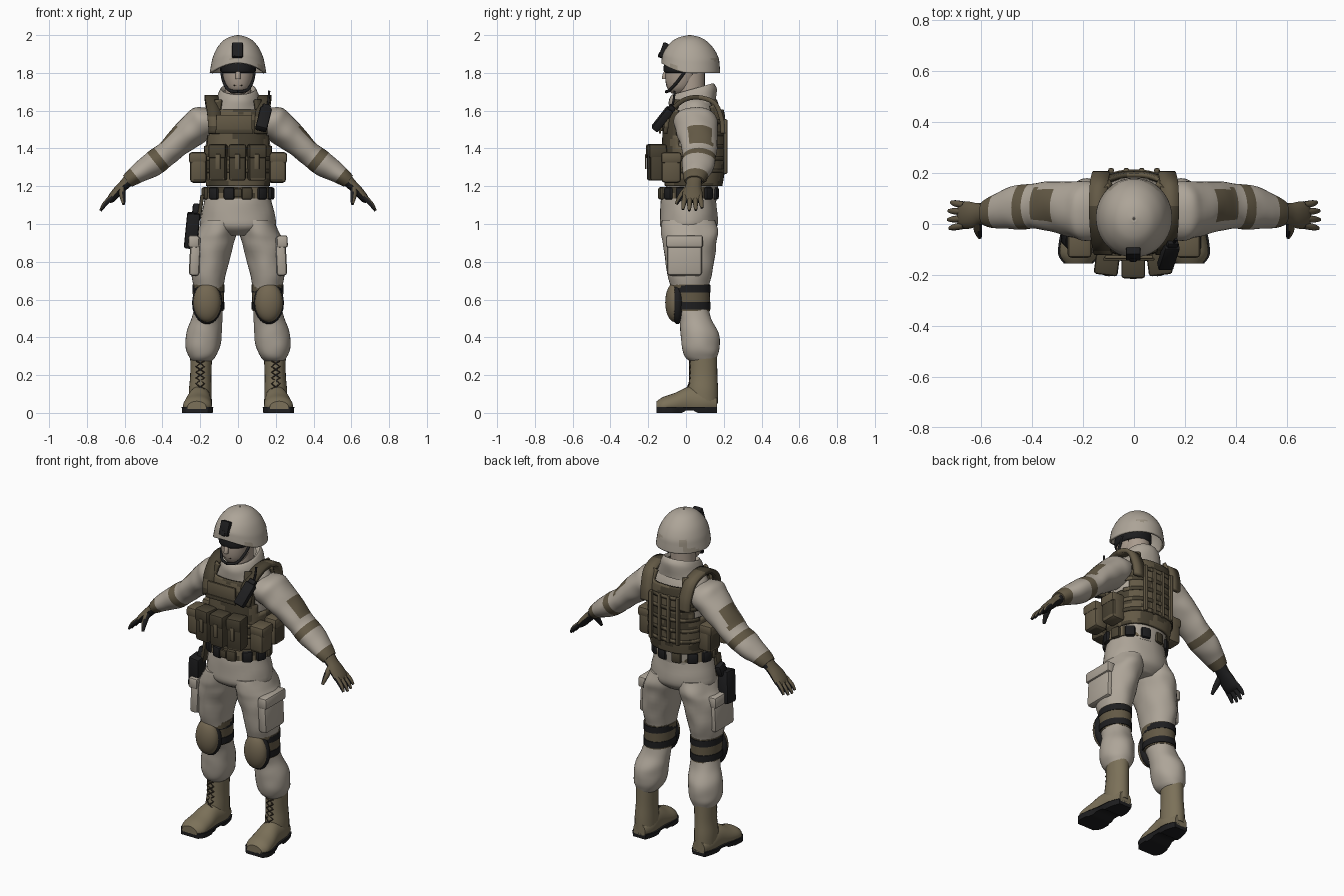
import bpy, bmesh, math
from mathutils import Vector, Euler, noise

cube = bpy.data.objects.get("Cube")
if cube:
    bpy.data.objects.remove(cube, do_unlink=True)


def colour(name, *rgb):
    m = bpy.data.materials.new(name)
    m.diffuse_color = (*rgb, 1)
    m.use_nodes = True
    m.node_tree.nodes["Principled BSDF"].inputs["Base Color"].default_value = (*rgb, 1)
    return m


CLOTH = colour("pale cloth", .42, .375, .315)
COVER = colour("shaded helmet cloth", .32, .28, .22)
SKIN = colour("skin", .40, .33, .27)
BROWN = colour("webbing brown", .125, .10, .06)
DARK = colour("dark olive", .065, .053, .032)
TAN = colour("boot tan", .20, .165, .10)
PAD = colour("pad tan", .17, .135, .083)
BLACK = colour("black", .013, .013, .014)
HAIR = colour("dark brown", .035, .026, .018)


# Shared builders
def finish(name, bm, mats, paint=None, mirror=False, solid=0):
    bmesh.ops.recalc_face_normals(bm, faces=bm.faces)
    bm.normal_update()
    for f in bm.faces:
        f.smooth = True
        f.material_index = int(paint(f.calc_center_median(), f.normal)) if paint else 0
    for e in bm.edges:
        e.smooth = e.calc_face_angle(0) < math.radians(42)
    me = bpy.data.meshes.new(name)
    bm.to_mesh(me)
    bm.free()
    for m in mats:
        me.materials.append(m)
    ob = bpy.data.objects.new(name, me)
    bpy.context.collection.objects.link(ob)
    if solid:
        mod = ob.modifiers.new("thickness", "SOLIDIFY")
        mod.thickness = solid
    if mirror:
        mod = ob.modifiers.new("mirror", "MIRROR")
        mod.use_mirror_merge = False


def spline(keys, n):
    pts = [keys[0], *keys, keys[-1]]
    out = []
    for quad in zip(pts, pts[1:], pts[2:], pts[3:]):
        for i in range(n):
            t = i / n
            out.append([.5 * (2*q + (r-p)*t + (2*p - 5*q + 4*r - s)*t*t + (3*q - p - 3*r + s)*t**3)
                        for p, q, r, s in zip(*quad)])
    return out + [list(keys[-1])]


def loft(name, rings, *mats, axis=(0, 0, 1), side=(0, 1, 0), n=4, seg=24, power=1, fold=0,
         grow=0, caps=True, shape=None, keep=None, **kw):
    """Skin elliptical rings (x, y, z, radius, radius); axis None follows the path."""
    bm = bmesh.new()
    rows, rings = [], spline(rings, n)
    for k, (x, y, z, rx, ry) in enumerate(rings):
        a, b = rings[max(k-1, 0)], rings[min(k+1, len(rings)-1)]
        d = (Vector(axis) if axis else Vector(b[:3]) - Vector(a[:3])).normalized()
        u = Vector(side).cross(d).normalized()
        v = d.cross(u)
        row = []
        for i in range(seg):
            c, s = math.cos(math.tau*i/seg), math.sin(math.tau*i/seg)
            off = u * math.copysign(abs(c)**power, c) * (rx+grow) + v * math.copysign(abs(s)**power, s) * (ry+grow)
            p = Vector((x, y, z)) + off
            p += off * fold * noise.noise(p * 13)
            row.append(bm.verts.new(shape(p) if shape else p))
        rows.append(row)
    for a, b in zip(rows, rows[1:]):
        for i in range(seg):
            j = (i+1) % seg
            bm.faces.new((a[i], a[j], b[j], b[i]))
    if caps:
        bm.faces.new(rows[0])
        bm.faces.new(rows[-1])
    if keep:
        gone = [f for f in bm.faces if not keep(f.calc_center_median())]
        bmesh.ops.delete(bm, geom=gone, context="FACES")
    finish(name, bm, mats, **kw)


def tube(name, path, r, *mats, **kw):
    loft(name, [(*p, r, r) for p in path], *mats, axis=None, seg=10, **kw)


def box(name, loc, size, *mats, rot=(0, 0, 0), bevel=.012, **kw):
    bm = bmesh.new()
    bmesh.ops.create_cube(bm, size=1)
    bmesh.ops.scale(bm, vec=size, verts=bm.verts)
    bmesh.ops.bevel(bm, geom=bm.edges[:], offset=min(bevel, min(size)*.4), segments=2, affect="EDGES", profile=.5)
    bmesh.ops.rotate(bm, matrix=Euler(rot).to_matrix(), verts=bm.verts)
    bmesh.ops.translate(bm, vec=loc, verts=bm.verts)
    finish(name, bm, mats, **kw)


def blob(name, loc, radii, *mats, **kw):
    bm = bmesh.new()
    bmesh.ops.create_uvsphere(bm, u_segments=24, v_segments=16, radius=1)
    bmesh.ops.scale(bm, vec=radii, verts=bm.verts)
    bmesh.ops.translate(bm, vec=loc, verts=bm.verts)
    finish(name, bm, mats, **kw)


def camo(c, n):
    return noise.noise(c * 13) > .12


# Head, face gear and helmet
loft("head", [(0, -.035, 1.69, .035, .04), (0, -.03, 1.72, .062, .07), (0, -.02, 1.77, .078, .09),
              (0, -.005, 1.84, .086, .103), (0, 0, 1.9, .08, .1)], SKIN, HAIR,
     paint=lambda c, n: c.y > .03 and c.z > 1.75)
loft("neck", [(0, .03, 1.6, .07, .07), (0, .025, 1.8, .07, .075)], SKIN)
tube("nose", [(0, -.102, 1.81), (0, -.113, 1.785), (0, -.115, 1.768)], .013, SKIN)
box("mouth", (0, -.099, 1.735), (.045, .009, .007), HAIR)
loft("goggles", [(0, -.01, 1.8, .083, .1), (0, -.01, 1.812, .091, .108), (0, -.008, 1.85, .092, .108),
                 (0, -.005, 1.875, .086, .1)], BLACK, power=.9)
tube("chin_strap", [(.088, .01, 1.83), (.078, -.04, 1.76), (.05, -.085, 1.71), (0, -.105, 1.7)], .008,
     BLACK, mirror=True)


def lift_brow(p):
    p.z += .052 * max(0, (.025 - p.y) / .155)**2 * (2 - p.z) / .2
    return p


loft("helmet", [(0, .025, 1.8, .15, .156), (0, .025, 1.84, .143, .153), (0, .025, 1.88, .134, .147),
                (0, .023, 1.93, .112, .123), (0, .02, 1.97, .079, .087), (0, .02, 1.99, .045, .05),
                (0, .02, 2, .005, .005)], CLOTH, COVER, seg=40, caps=False, solid=.012, shape=lift_brow,
     paint=lambda c, n: c.z < 1.88 and noise.noise(c * 9) > .15)
box("helmet_mount", (-.003, -.118, 1.92), (.058, .03, .082), BLACK, rot=(-.35, 0, 0), bevel=.006)
box("helmet_mount_hook", (-.003, -.134, 1.895), (.03, .025, .03), BLACK, rot=(-.35, 0, 0), bevel=.006)


# Shirt, collar and sleeves
def tilt(p):
    p.z += .28 * (p.y - .035)
    return p


loft("collar", [(0, .035, 1.6, .15, .12), (0, .035, 1.65, .122, .125), (0, .035, 1.69, .108, .125),
                (0, .035, 1.715, .092, .108), (0, .035, 1.7, .075, .085)], CLOTH, shape=tilt, fold=.06, caps=False)
loft("shirt", [(0, .025, 1.12, .168, .135), (0, .04, 1.3, .162, .14), (0, .045, 1.48, .172, .14),
               (0, .05, 1.58, .18, .115), (0, .05, 1.64, .15, .09), (0, .05, 1.67, .1, .07)], CLOTH)

ARM = Vector((.785, 0, -.62))
OUT = Vector((.62, 0, .785))


def sleeve_paint(c, n):
    d = c.dot(ARM)
    patch = -.685 < d < -.565 and n.dot(OUT) > .3 and .015 < c.y < .14
    return patch or -.52 < d < -.475 or d > -.35


loft("sleeves", [(.12, .05, 1.56, .07, .1), (.18, .05, 1.545, .09, .115), (.225, .055, 1.51, .088, .112),
                 (.3, .065, 1.445, .075, .1), (.38, .07, 1.372, .065, .09), (.44, .065, 1.325, .067, .09),
                 (.5, .06, 1.285, .057, .08), (.555, .05, 1.25, .046, .064), (.585, .045, 1.226, .038, .05)],
     CLOTH, BROWN, axis=ARM, n=8, seg=32, fold=.07, paint=sleeve_paint, mirror=True)


# Gloves: dark palms with brown backs
def glove(name, rings, **kw):
    loft(name, rings, BLACK, BROWN, axis=None, seg=12, mirror=True,
         paint=lambda c, n: n.dot(OUT) > .35, **kw)


glove("glove_palms", [(.57, .045, 1.24, .033, .045), (.605, .04, 1.205, .028, .042), (.64, .035, 1.17, .026, .052),
                      (.67, .035, 1.135, .022, .054), (.685, .035, 1.118, .012, .046)])
for i, reach in enumerate((.9, 1, .96, .8)):
    y = -.006 + i * .027
    tip = Vector((.67, y, 1.14)) + Vector((.058, (i-1.5) * .008, -.07)) * reach
    mid = Vector((.67, y, 1.14)).lerp(tip, .55) + OUT * .005
    glove(f"glove_finger_{i+1}", [(.665, y, 1.145, .014, .013), (*mid, .013, .013), (*tip, .007, .007)])
glove("glove_thumbs", [(.615, .01, 1.19, .018, .018), (.612, -.025, 1.15, .016, .016), (.605, -.052, 1.105, .008, .008)])


# Armoured vest with armholes and a scooped neck
def vest_cloth(c):
    armhole = abs(c.x) > .125 and c.z > 1.42 and -.05 < c.y < .14
    return not armhole and not (abs(c.x) < .095 and c.z > 1.6)


VEST = [(0, .04, 1.2, .168, .152), (0, .042, 1.3, .178, .165), (0, .042, 1.45, .178, .168),
        (0, .045, 1.58, .17, .16), (0, .05, 1.66, .15, .13)]
loft("vest", VEST, BROWN, DARK, n=8, seg=56, power=.82, caps=False, keep=vest_cloth, solid=.018, paint=camo)
for i in range(5):
    z = 1.27 + i * .065
    loft(f"vest_webbing_{i+1}", [(0, .042, z + h, .181, .172) for h in (0, .022)], DARK, BROWN, n=1, seg=56, power=.82,
         caps=False, solid=.006, paint=camo, keep=lambda c: c.y > .12 or c.z < 1.4)
for x in (.03, .09):
    box("back_ribs", (x, .209, 1.41), (.022, .022, .29), BROWN, mirror=True, bevel=.008)

bm = bmesh.new()
edge = [[bm.verts.new((x + w, y, z)) for w in (-.035, .035)] for x, y, z in spline(
    [(.12, -.122, 1.48), (.128, -.098, 1.59), (.138, -.02, 1.665), (.142, .07, 1.682),
     (.138, .16, 1.648), (.13, .2, 1.56), (.125, .208, 1.48)], 5)]
for a, b in zip(edge, edge[1:]):
    bm.faces.new((*a, b[1], b[0]))
finish("shoulder_straps", bm, (BROWN, DARK), paint=camo, mirror=True, solid=.024)

box("chest_panel", (-.02, -.13, 1.535), (.19, .014, .085), BROWN, bevel=.005)
box("chest_panel_strap", (-.02, -.138, 1.49), (.2, .012, .022), DARK, bevel=.004)

# Pouches
for i in (-1, 0, 1):
    x, y = i * .103 - .003, -.162 + .012 * abs(i)
    box(f"front_pouch_{i+2}", (x, y, 1.32), (.089, .09, .18), DARK, PAD, rot=(0, 0, i*.13),
        paint=lambda c, n: c.z < 1.3 and noise.noise(c * 21) > 0)
    box(f"front_pouch_flap_{i+2}", (x, y - .004, 1.385), (.094, .094, .075), DARK, rot=(0, 0, i*.13))
    box(f"front_pouch_tab_{i+2}", (x, y - .05, 1.33), (.026, .008, .08), BROWN, rot=(0, 0, i*.13), bevel=.003)
for name, y, x in (("side", -.078, .21), ("rear", .06, .2)):
    box(f"{name}_pouches", (x, y, 1.295), (.09, .105, .155), BROWN, DARK, paint=camo, mirror=True, bevel=.02)
    box(f"{name}_pouch_flaps", (x + .003, y, 1.35), (.095, .11, .06), BROWN, mirror=True, bevel=.016)

# Radio on the left shoulder
box("radio", (.135, -.125, 1.555), (.062, .042, .14), BLACK, rot=(-.65, .25, 0), bevel=.008)
box("radio_cap", (.15, -.075, 1.615), (.045, .035, .03), BLACK, rot=(-.65, .25, 0), bevel=.008)
tube("radio_antenna", [(.155, -.075, 1.61), (.162, -.065, 1.66), (.165, -.06, 1.705)], .006, BLACK)

# Belt
loft("belt", [(0, .013, 1.135, .182, .148), (0, .013, 1.195, .18, .147)], PAD, DARK, n=2, seg=48, paint=camo)
for i in range(12):
    a = math.tau * (i + .5) / 12
    box(f"belt_pouch_{i+1}", (.18 * math.cos(a), .013 + .148 * math.sin(a), 1.162), (.058, .03, .066),
        BLACK if i % 3 else DARK, rot=(0, 0, math.atan2(math.sin(a), math.cos(a) * .8) + math.pi/2))
box("belt_buckle", (0, -.14, 1.165), (.04, .016, .045), DARK, bevel=.005)

# Trousers
loft("trouser_seat", [(0, .015, 1.18, .168, .135), (0, .013, 1.12, .178, .145), (0, .015, 1.04, .195, .152),
                      (0, .015, .98, .19, .148), (0, .02, .94, .1, .1)], CLOTH, seg=32, fold=.03)
loft("trouser_legs", [(.095, .015, 1.02, .09, .14), (.112, .018, .96, .104, .15), (.13, .02, .9, .11, .143),
                      (.155, .02, .75, .095, .12), (.155, .02, .66, .078, .1), (.155, .025, .58, .073, .094),
                      (.165, .05, .5, .083, .086), (.18, .07, .42, .096, .1), (.187, .078, .34, .089, .1),
                      (.19, .08, .295, .07, .086), (.195, .09, .27, .05, .065)],
     CLOTH, n=6, seg=32, fold=.06, mirror=True)
box("cargo_pockets", (.228, -.008, .83), (.056, .185, .21), CLOTH, rot=(0, -.05, 0), bevel=.018, mirror=True)
box("cargo_pocket_flaps", (.234, -.008, .907), (.058, .195, .065), CLOTH, rot=(0, -.05, 0), mirror=True)

# Knee pads
loft("knee_wraps", [(.157, .03, .54, .08, .096), (.156, .022, .68, .085, .105)], BROWN, n=2, mirror=True)
for name, z in (("lower", .548), ("upper", .638)):
    loft(f"{name}_knee_straps", [(.157, .026, z + h, .085, .105) for h in (0, .038)], BLACK, n=1, mirror=True)
blob("knee_pad_rims", (.163, -.045, .583), (.08, .04, .113), BLACK, mirror=True)
blob("knee_pads", (.163, -.06, .585), (.073, .05, .104), PAD, mirror=True)

# Holster on the right hip
box("holster", (-.243, -.045, .965), (.07, .085, .19), BLACK, rot=(.1, .1, 0))
box("holster_grip", (-.222, -.02, 1.07), (.04, .06, .07), BLACK, rot=(-.3, .1, 0))
box("holster_hanger", (-.198, -.03, 1.09), (.02, .05, .13), DARK, rot=(0, .15, 0), bevel=.005)

# Boots
FOOT = [(.2, .165, .045, .04, .045), (.2, .1, .055, .062, .075), (.205, .02, .06, .064, .08),
        (.212, -.06, .045, .074, .06), (.216, -.12, .035, .074, .05), (.218, -.155, .03, .05, .032)]


def sole_shape(p):
    arch = .012 if -.02 < p.y < .05 else 0
    p.z = arch if p.z < .03 else .03
    return p


loft("boot_feet", FOOT, TAN, axis=(0, -1, 0), side=(0, 0, 1), mirror=True,
     shape=lambda p: Vector((p.x, p.y, max(p.z, .02))))
loft("boot_soles", FOOT, BLACK, axis=(0, -1, 0), side=(0, 0, 1), grow=.007, shape=sole_shape, mirror=True)
loft("boot_shafts", [(.195, .092, .3, .058, .073), (.197, .092, .2, .056, .074), (.2, .09, .12, .06, .08),
                     (.2, .09, .05, .06, .08)], TAN, mirror=True)
for name, flip in (("first", 1), ("second", -1)):
    tube(f"{name}_boot_laces", [(.2 + flip * (-1)**i * .022, .02 - .03 * max(0, .16 - z) / .06, z)
                                for i, z in enumerate((.275, .245, .215, .185, .155, .125))],
         .004, HAIR, n=2, mirror=True)
